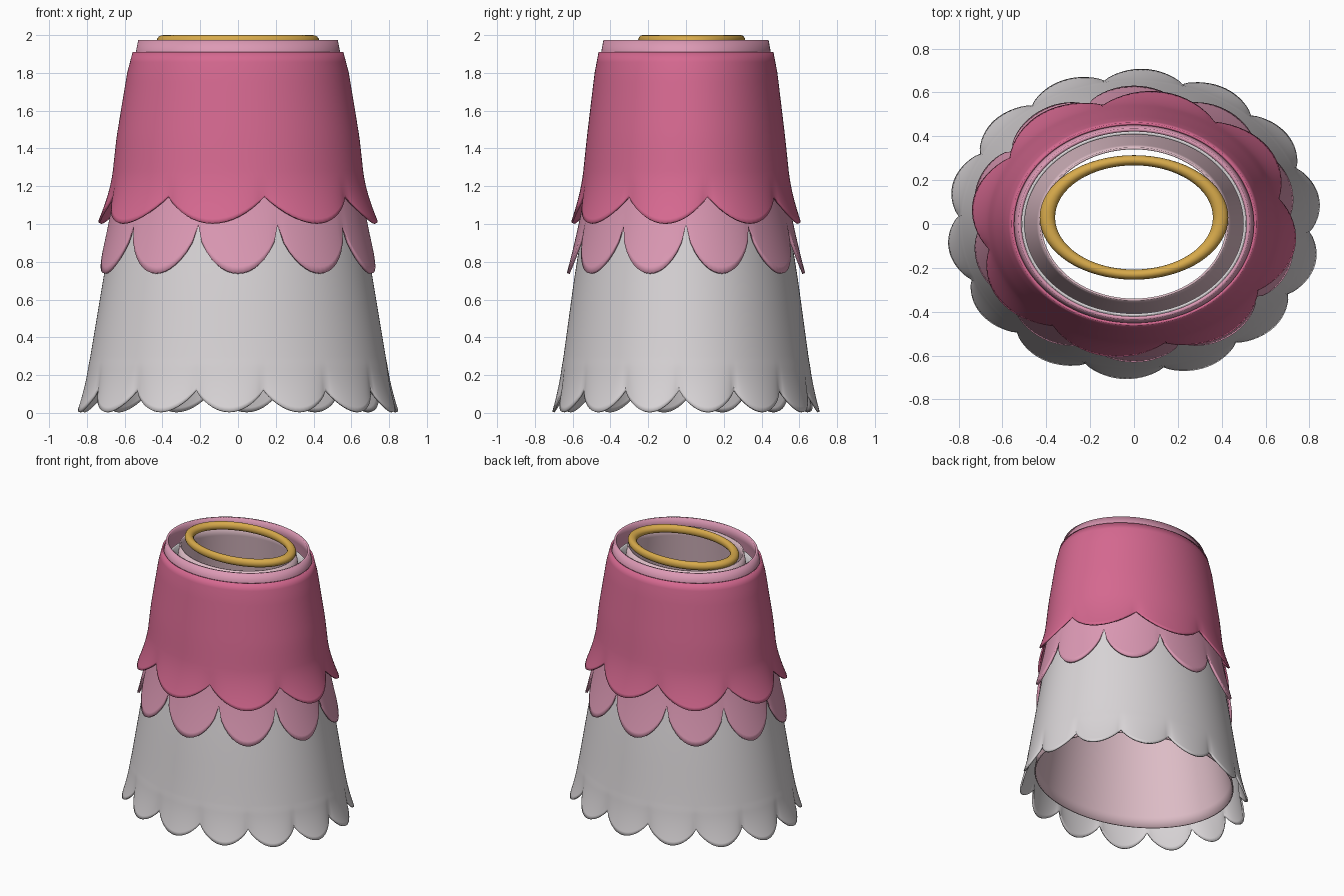
import bpy, math

if "Cube" in bpy.data.objects:
    bpy.data.objects.remove(bpy.data.objects["Cube"])

TAU = 2 * math.pi


def material(name, color):
    m = bpy.data.materials.new(name)
    m.diffuse_color = (*color, 1)
    m.use_nodes = True
    m.node_tree.nodes["Principled BSDF"].inputs["Base Color"].default_value = m.diffuse_color
    return m


rose = material("rose pink", (0.67, 0.14, 0.28))
light_pink = material("light pink", (0.72, 0.32, 0.46))
white = material("warm white", (0.69, 0.66, 0.675))
pale = material("pale pink", (0.73, 0.51, 0.57))
gold = material("gold", (0.68, 0.40, 0.07))


def radii(profile, z):
    """Elliptical radii at height z from a (z, rx, ry) profile, top to bottom."""
    for (z0, a0, b0), (z1, a1, b1) in zip(profile, profile[1:]):
        if z >= z1:
            break
    t = (z0 - z) / (z0 - z1)
    return a0 + (a1 - a0) * t, b0 + (b1 - b0) * t


def finish(obj, mat):
    obj.data.materials.append(mat)
    bpy.ops.object.select_all(action='DESELECT')
    bpy.context.view_layer.objects.active = obj
    obj.select_set(True)
    bpy.ops.object.shade_smooth_by_angle(angle=math.radians(40))


def skirt(name, mat, profile, lobes=8, cusp_deg=0, tip=0, cusp=0, power=1,
          flare=(0, 0), flare_z=None, thick=0.012):
    """Oval cloth layer whose hem is cut into rounded, outward flaring lobes."""
    per, hem_rows = 16, 12
    n = lobes * per
    z_top = profile[0][0]
    z_bend = flare_z if flare_z else (z_top + tip) / 2
    upper = [z_top + (z_bend - z_top) * i / 12 for i in range(12)]
    rows = len(upper) + hem_rows + 1
    verts, faces = [], []
    for r in range(rows):
        for c in range(n):
            ang = math.radians(cusp_deg) + TAU * c / n
            u = abs(2 * (c % per) / per - 1)          # 0 mid-lobe, 1 at cusp
            lobe = max(0, math.cos(u * math.pi / 2)) ** power if u < 1 else 0
            s = max(0, (r - len(upper)) / hem_rows)
            if r < len(upper):
                z = upper[r]
            else:
                z = z_bend + (cusp + (tip - cusp) * lobe - z_bend) * s
            a, b = radii(profile, z)
            push = s ** 1.7 * lobe
            verts.append(((a + flare[0] * push) * math.sin(ang),
                          -(b + flare[1] * push) * math.cos(ang), z))
    for r in range(rows - 1):
        for c in range(n):
            d = (c + 1) % n
            faces.append((r * n + c, (r + 1) * n + c, (r + 1) * n + d, r * n + d))
    mesh = bpy.data.meshes.new(name)
    mesh.from_pydata(verts, [], faces)
    obj = bpy.data.objects.new(name, mesh)
    bpy.context.collection.objects.link(obj)
    finish(obj, mat)
    mod = obj.modifiers.new("thickness", 'SOLIDIFY')
    mod.thickness, mod.offset = thick, -1
    return obj


# Short outer layer with eight broad lobes
skirt("outer_skirt", rose,
      [(1.91, .558, .463), (1.8, .587, .484), (1.46, .643, .525),
       (1.25, .666, .547), (1.0, .692, .568)],
      lobes=8, cusp_deg=12, tip=1.005, cusp=1.145, power=0.9,
      flare=(.055, .045), flare_z=1.28)

# Middle layer with ten deep petal lobes, its top shows as the waist rim
skirt("petal_skirt", light_pink,
      [(1.975, .528, .437), (1.91, .541, .449), (1.46, .622, .506),
       (1.15, .66, .54), (.74, .722, .605)],
      lobes=10, cusp_deg=18, tip=.74, cusp=1.0, power=0.6,
      flare=(.026, .026), flare_z=1.15, thick=.016)

# Long lower layer with fourteen small lobes
skirt("long_skirt", white,
      [(1.85, .51, .42), (1.46, .598, .484), (1.0, .665, .545),
       (.74, .708, .588), (.25, .79, .655), (0, .812, .672)],
      lobes=14, cusp_deg=9.7, tip=.006, cusp=.12, power=0.8,
      flare=(.045, .037), flare_z=.3)

# Plain inner tube, open at both ends
skirt("lining", pale, [(1.95, .43, .35), (.13, .745, .613)],
      lobes=8, tip=.13, cusp=.13, thick=.01)

# Oval gold waist ring
bpy.ops.mesh.primitive_torus_add(major_radius=.395, minor_radius=.035,
                                 major_segments=64, minor_segments=16,
                                 location=(0, .03, 1.97))
ring = bpy.context.object
ring.name = "waist_ring"
ring.scale = (1, .66, .86)
finish(ring, gold)
